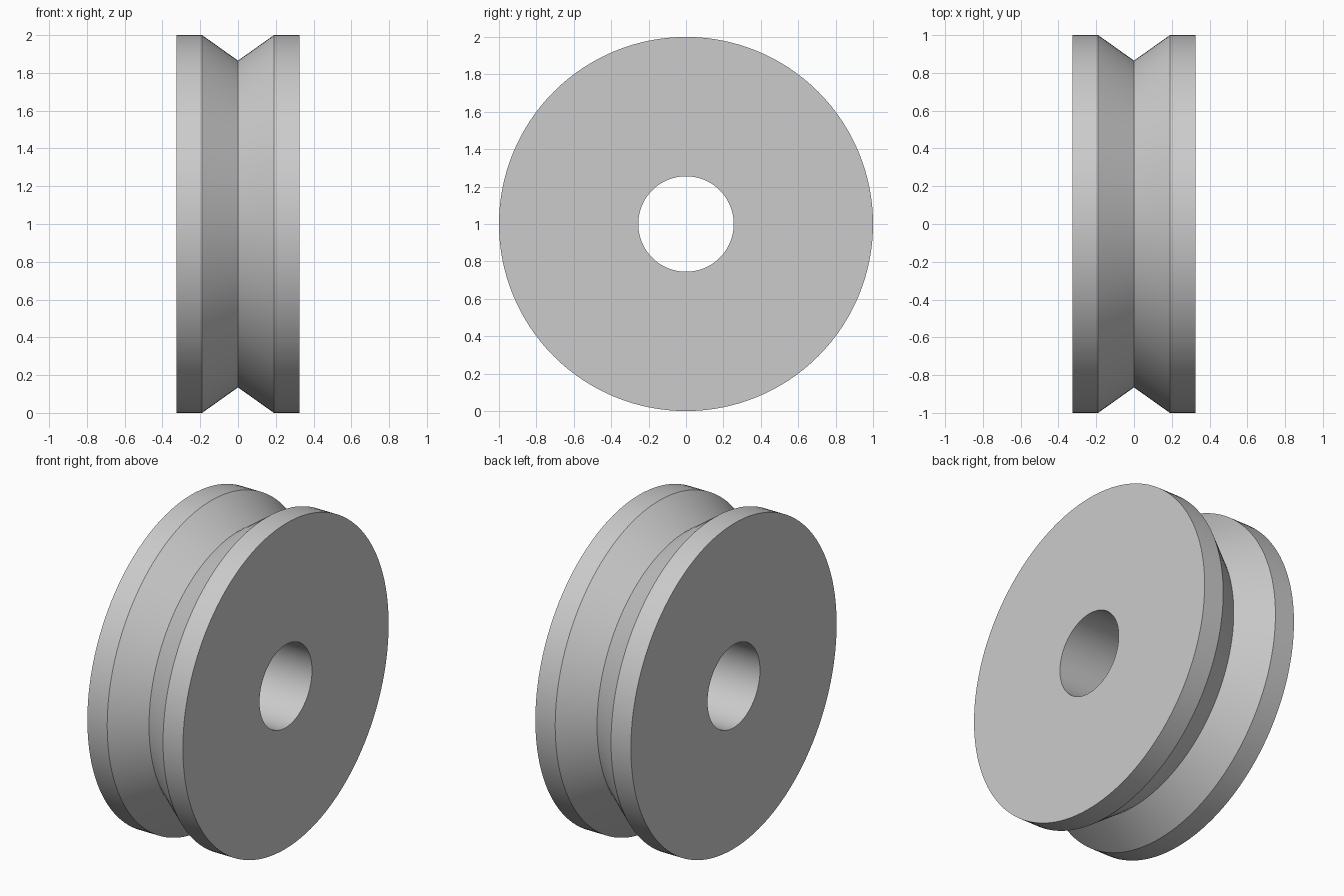
import bpy
import bmesh
import math
from mathutils import Matrix, Vector

cube = bpy.data.objects.get("Cube")
if cube:
    bpy.data.objects.remove(cube, do_unlink=True)

SEGMENTS = 128
HALF_WIDTH = 0.325
GROOVE_HALF = 0.19
RIM_RADIUS = 1.0
GROOVE_RADIUS = 0.865
BORE_RADIUS = 0.255

# Plain grey metal
grey = bpy.data.materials.new("grey metal")
grey.use_nodes = True
colour = (0.6, 0.6, 0.6, 1)
grey.diffuse_color = colour
grey.node_tree.nodes["Principled BSDF"].inputs["Base Color"].default_value = colour

# Closed cross-section (x, radius): bore, side faces, rims and V groove
profile = [
    (-HALF_WIDTH, BORE_RADIUS),
    (-HALF_WIDTH, RIM_RADIUS),
    (-GROOVE_HALF, RIM_RADIUS),
    (0, GROOVE_RADIUS),
    (GROOVE_HALF, RIM_RADIUS),
    (HALF_WIDTH, RIM_RADIUS),
    (HALF_WIDTH, BORE_RADIUS),
]

# Revolve the section around the x axis
bm = bmesh.new()
verts = [bm.verts.new((x, 0, r)) for x, r in profile]
edges = [bm.edges.new((v, verts[(i + 1) % len(verts)])) for i, v in enumerate(verts)]
bmesh.ops.spin(bm, geom=verts + edges, cent=(0, 0, 0), axis=(1, 0, 0),
               angle=math.tau, steps=SEGMENTS, use_duplicate=False)
bmesh.ops.remove_doubles(bm, verts=bm.verts, dist=0.0001)
bmesh.ops.recalc_face_normals(bm, faces=bm.faces)
bmesh.ops.transform(bm, matrix=Matrix.Translation(Vector((0, 0, RIM_RADIUS))), verts=bm.verts)

mesh = bpy.data.meshes.new("grooved_wheel")
bm.to_mesh(mesh)
bm.free()
mesh.materials.append(grey)
wheel = bpy.data.objects.new("grooved_wheel", mesh)
bpy.context.collection.objects.link(wheel)

# Smooth round surfaces, crisp rims and groove
bpy.ops.object.select_all(action="DESELECT")
wheel.select_set(True)
bpy.context.view_layer.objects.active = wheel
bpy.ops.object.shade_smooth_by_angle(angle=math.radians(30))
